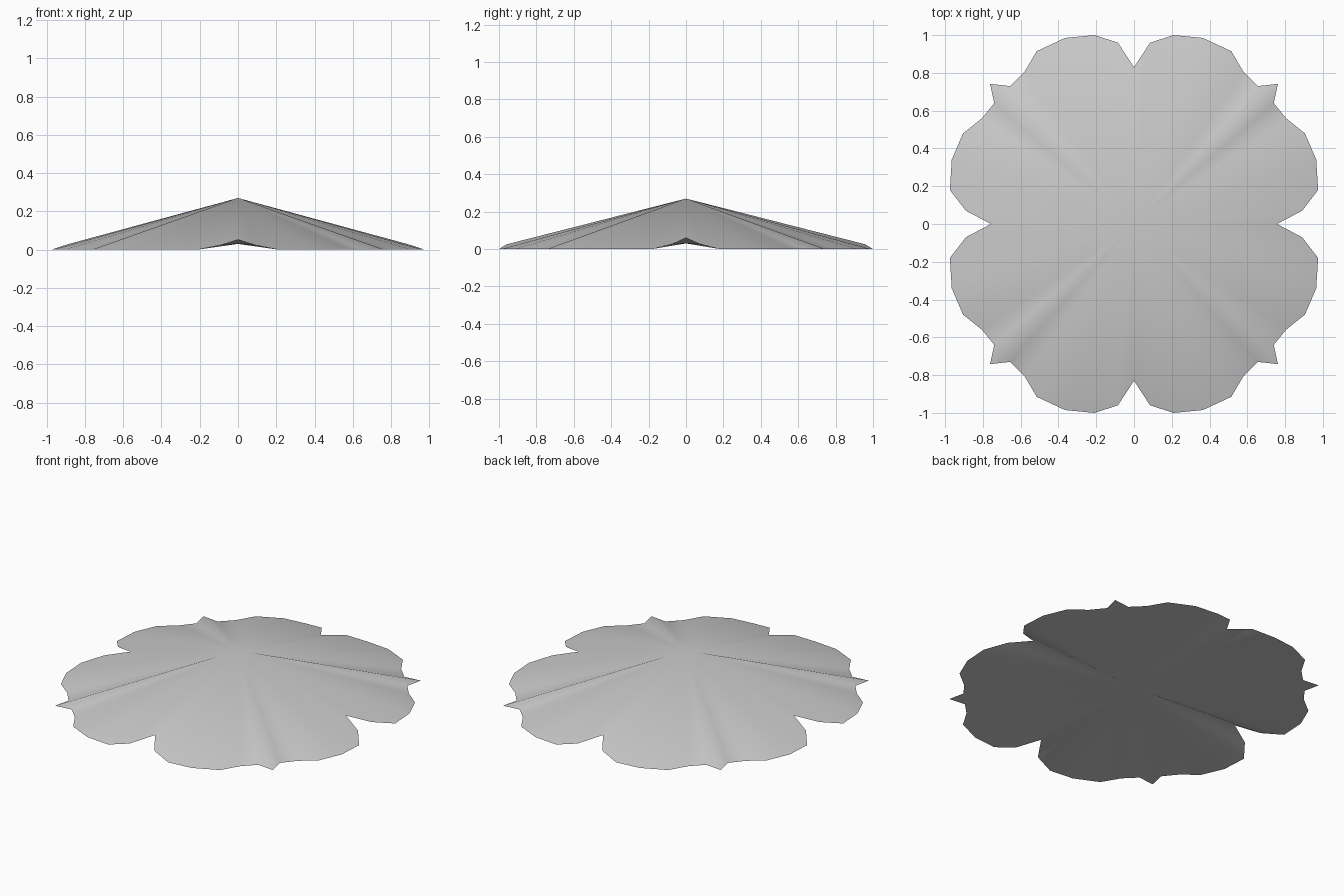
import bpy, bmesh
from math import radians

if "Cube" in bpy.data.objects:
    bpy.data.objects.remove(bpy.data.objects["Cube"])

# one quarter of the scalloped rim, from the +x notch round to the +y notch
QUARTER = [
    (0.757, 0.0, 0.06), (0.89, 0.07, 0.028), (0.975, 0.18, 0), (0.965, 0.34, 0),
    (0.905, 0.48, 0), (0.805, 0.56, 0), (0.74, 0.64, 0), (0.762, 0.742, 0),
    (0.655, 0.73, 0), (0.58, 0.805, 0), (0.515, 0.915, 0), (0.365, 0.985, 0),
    (0.21, 1.0, 0), (0.085, 0.96, 0.025), (0.0, 0.83, 0.052),
]


def full_rim():
    """Mirror the quarter into a closed counter-clockwise loop."""
    half = QUARTER + [(-x, y, z) for x, y, z in QUARTER[-2::-1]]
    return half + [(x, -y, z) for x, y, z in half[-2:0:-1]]


# canopy: shallow pleated cone closed by a nearly flat underside
bm = bmesh.new()
rim = [bm.verts.new(p) for p in full_rim()]
peak = bm.verts.new((0, 0, 0.27))
base = bm.verts.new((0, 0, 0.03))
for a, b in zip(rim, rim[1:] + rim[:1]):
    bm.faces.new((a, b, peak))
    bm.faces.new((b, a, base))

mesh = bpy.data.meshes.new("leaf_canopy")
bm.to_mesh(mesh)
bm.free()
canopy = bpy.data.objects.new("leaf_canopy", mesh)
bpy.context.collection.objects.link(canopy)

grey = bpy.data.materials.new("light_grey")
grey.diffuse_color = (0.6, 0.6, 0.6, 1)
grey.use_nodes = True
grey.node_tree.nodes["Principled BSDF"].inputs["Base Color"].default_value = grey.diffuse_color
mesh.materials.append(grey)

# soft pleats, crisp rim
bpy.context.view_layer.objects.active = canopy
canopy.select_set(True)
bpy.ops.object.shade_smooth_by_angle(angle=radians(60))
